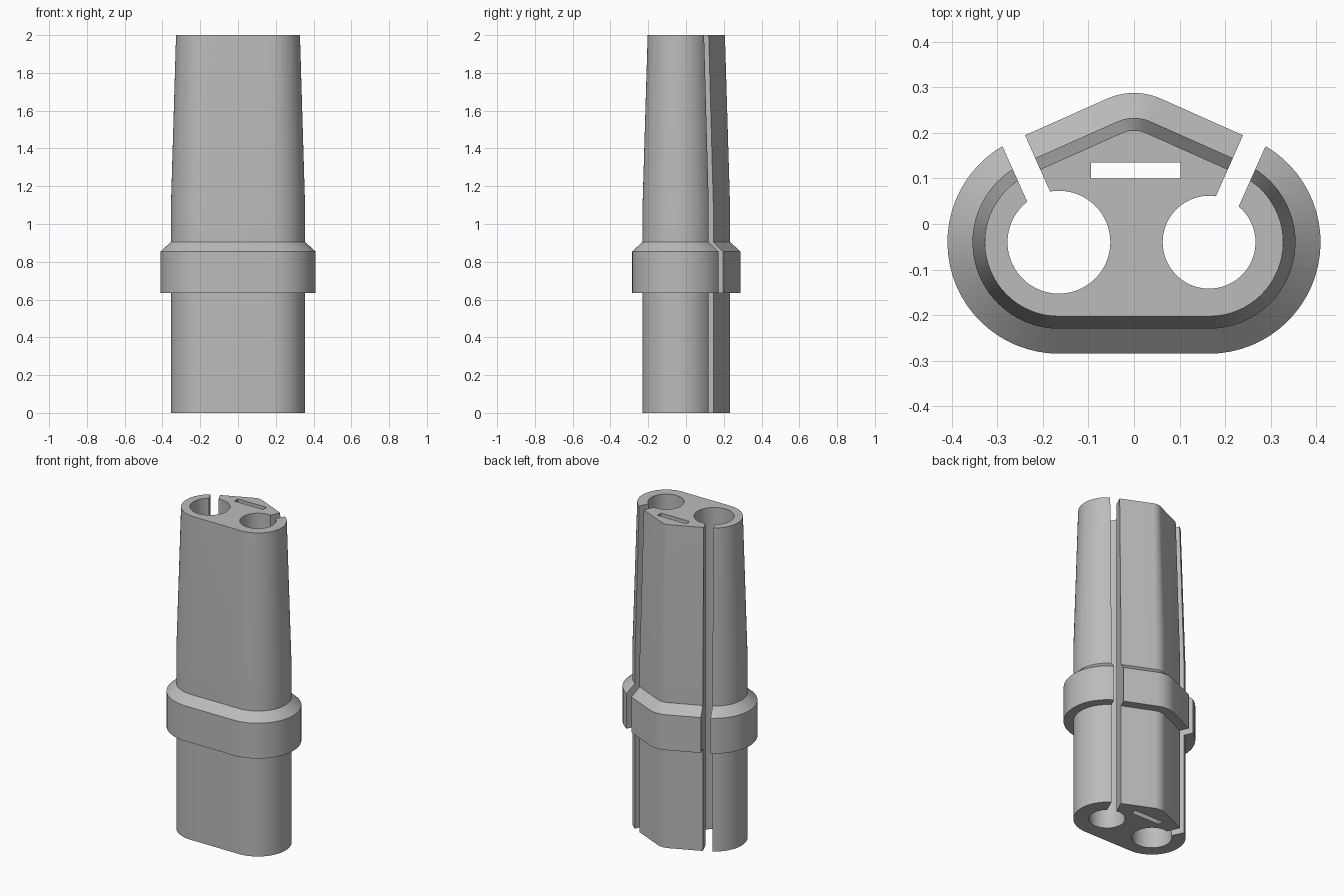
import bpy, bmesh
from math import sin, cos, radians, atan2
from mathutils import Vector

cube = bpy.data.objects.get("Cube")
if cube:
    bpy.data.objects.remove(cube, do_unlink=True)

grey = bpy.data.materials.new("plain grey")
grey.use_nodes = True
grey.diffuse_color = (0.5, 0.5, 0.5, 1)
grey.node_tree.nodes["Principled BSDF"].inputs["Base Color"].default_value = grey.diffuse_color

BORE_X, BORE_Y = 0.165, -0.04   # bore centres, also centres of the rounded sides
SLOPE = 24                      # pitch of the two sloping back faces, degrees


def arc(cx, cy, r, start, end, steps):
    """Points along an arc, angles in degrees."""
    angles = [radians(start + (end - start) * i / steps) for i in range(steps + 1)]
    return [(cx + r * cos(a), cy + r * sin(a)) for a in angles]


def outline(grow):
    """Body cross-section, offset outwards by grow."""
    pts = arc(BORE_X, BORE_Y, 0.19 + grow, -90, 90 - SLOPE, 28)
    pts += arc(0, 0.143, 0.09 + grow, 90 - SLOPE, 90 + SLOPE, 10)
    pts += arc(-BORE_X, BORE_Y, 0.19 + grow, 90 + SLOPE, 270, 28)
    return pts


def loft(name, sections):
    """Closed solid through (height, outline) sections."""
    bm = bmesh.new()
    rings = [[bm.verts.new((x, y, z)) for x, y in pts] for z, pts in sections]
    for low, high in zip(rings, rings[1:]):
        n = len(low)
        for i in range(n):
            j = (i + 1) % n
            bm.faces.new((low[i], low[j], high[j], high[i]))
    bm.faces.new(rings[0][::-1])
    bm.faces.new(rings[-1])
    bmesh.ops.recalc_face_normals(bm, faces=bm.faces)
    mesh = bpy.data.meshes.new(name)
    bm.to_mesh(mesh)
    bm.free()
    mesh.materials.append(grey)
    obj = bpy.data.objects.new(name, mesh)
    bpy.context.collection.objects.link(obj)
    return obj


def keyhole(side, radius):
    """Round bore with a slot running out through the sloping back face."""
    half = 0.0275
    centre = Vector((side * BORE_X, BORE_Y))
    heading = 90 - side * SLOPE
    axis = Vector((cos(radians(heading)), sin(radians(heading))))
    across = Vector((-axis.y, axis.x)) * half
    gap = atan2(half, (radius ** 2 - half ** 2) ** 0.5) * 180 / 3.14159265
    pts = arc(centre.x, centre.y, radius, heading + gap, heading + 360 - gap, 60)
    far = centre + axis * 0.5
    return pts + [tuple(far - across), tuple(far + across)]


# Body with straight foot, chamfered collar and tapered upper part
body = loft("slotted_body", [(z, outline(g)) for z, g in (
    (0, 0), (0.635, 0), (0.635, 0.055), (0.855, 0.055),
    (0.905, 0), (1.1, 0), (2, -0.027))])

# Bores and the flat slot, cut right through
cuts = {
    "left_bore_cutter": keyhole(1, 0.102),
    "right_bore_cutter": keyhole(-1, 0.113),
    "flat_slot_cutter": [(-0.095, 0.1), (0.102, 0.1), (0.102, 0.135), (-0.095, 0.135)],
}
bpy.ops.object.select_all(action='DESELECT')
bpy.context.view_layer.objects.active = body
body.select_set(True)
for name, pts in cuts.items():
    cutter = loft(name, [(-0.2, pts), (2.2, pts)])
    cutter.hide_render = True
    mod = body.modifiers.new(name, 'BOOLEAN')
    mod.operation = 'DIFFERENCE'
    mod.solver = 'EXACT'
    mod.object = cutter
    bpy.ops.object.modifier_apply(modifier=name)
    bpy.data.objects.remove(cutter, do_unlink=True)

bpy.ops.object.shade_smooth_by_angle(angle=radians(20))
